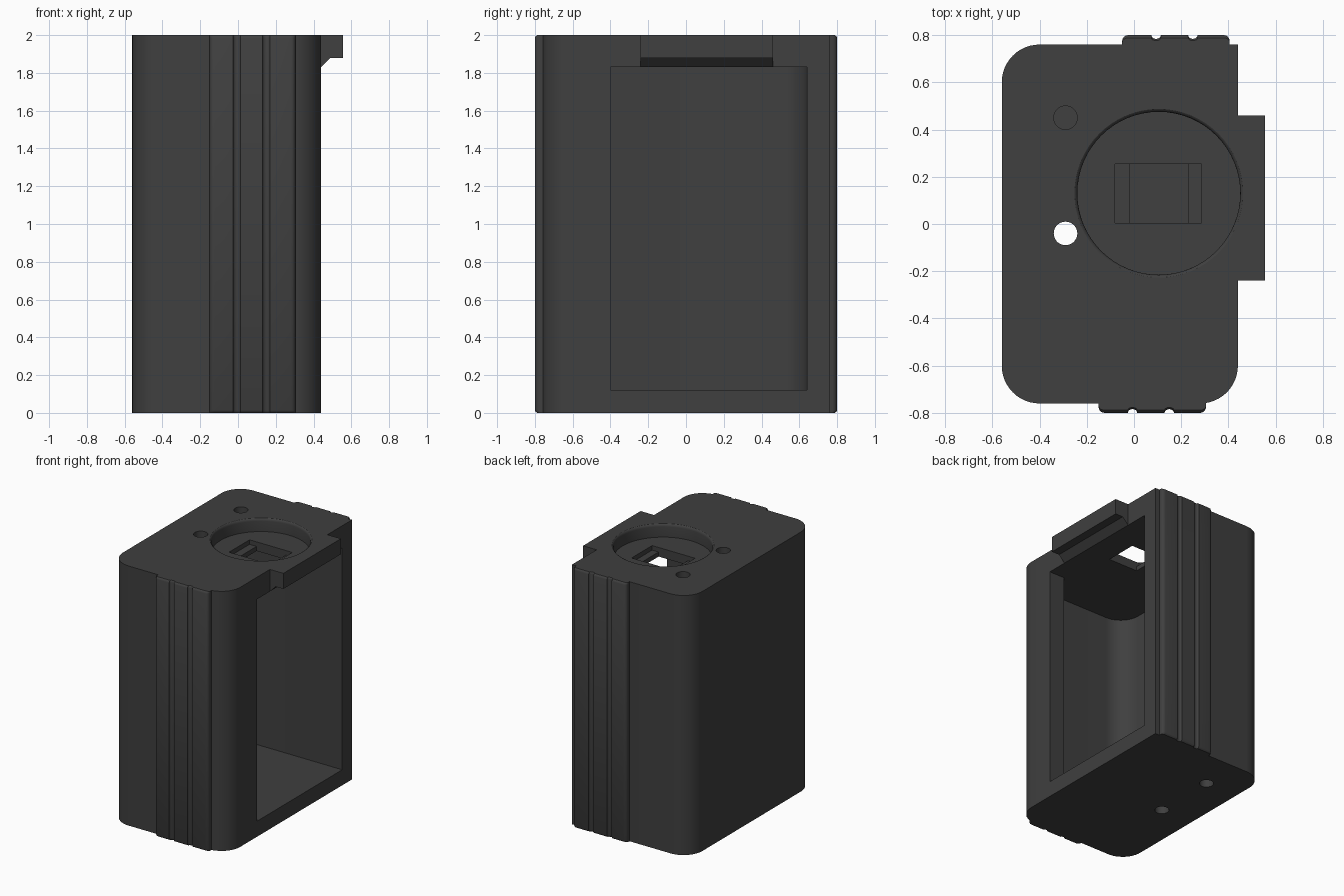
import bpy, bmesh, math

if "Cube" in bpy.data.objects:
    bpy.data.objects.remove(bpy.data.objects["Cube"])

mat = bpy.data.materials.new("dark_grey")
mat.diffuse_color = (0.05, 0.05, 0.05, 1)
mat.use_nodes = True
mat.node_tree.nodes["Principled BSDF"].inputs["Base Color"].default_value = mat.diffuse_color


def loft(name, rings):
    """Closed solid through rings holding equal numbers of points."""
    bm = bmesh.new()
    vs = [[bm.verts.new(p) for p in r] for r in rings]
    n = len(vs[0])
    for a, b in zip(vs, vs[1:]):
        for i in range(n):
            j = (i + 1) % n
            bm.faces.new((a[i], a[j], b[j], b[i]))
    bm.faces.new(vs[0][::-1])
    bm.faces.new(vs[-1])
    bmesh.ops.recalc_face_normals(bm, faces=bm.faces)
    me = bpy.data.meshes.new(name)
    bm.to_mesh(me)
    bm.free()
    me.materials.append(mat)
    ob = bpy.data.objects.new(name, me)
    bpy.context.collection.objects.link(ob)
    return ob


def rounded(corners, n=12):
    """Counter-clockwise axis-aligned outline with a radius per convex corner."""
    out = []
    for i, (x, y, r) in enumerate(corners):
        if r == 0:
            out.append((x, y))
            continue
        px, py, _ = corners[i - 1]
        nx, ny, _ = corners[(i + 1) % len(corners)]

        def unit(dx, dy):
            d = math.hypot(dx, dy)
            return dx / d, dy / d
        a, b = unit(px - x, py - y), unit(nx - x, ny - y)
        for k in range(n + 1):
            t = k / n * math.pi / 2
            u, v = r * (1 - math.sin(t)), r * (1 - math.cos(t))
            out.append((x + a[0] * u + b[0] * v, y + a[1] * u + b[1] * v))
    return out


def prism(name, pts, z0, z1):
    return loft(name, [[(x, y, z) for x, y in pts] for z in (z0, z1)])


def box(name, x0, x1, y0, y1, z0, z1):
    return prism(name, [(x0, y0), (x1, y0), (x1, y1), (x0, y1)], z0, z1)


def lathe(name, cx, cy, profile, n=64):
    ang = [2 * math.pi * i / n for i in range(n)]
    return loft(name, [[(cx + r * math.cos(t), cy + r * math.sin(t), z) for t in ang]
                       for r, z in profile])


def boolean(target, tool, op='DIFFERENCE'):
    m = target.modifiers.new("bool", 'BOOLEAN')
    m.object, m.operation, m.solver = tool, op, 'EXACT'
    bpy.context.view_layer.objects.active = target
    bpy.ops.object.modifier_apply(modifier=m.name)
    bpy.data.objects.remove(tool)


# Housing: three rounded upright corners, one square
housing = prism("housing", rounded([(-.56, -.76, .16), (.44, -.76, .16),
                                    (.44, .76, 0), (-.56, .76, .16)]), 0, 2)

# Side tab with sloped underside
tab_profile = [(.40, 1.79), (.49, 1.88), (.555, 1.88), (.555, 2), (.40, 2)]
tab = loft("tab", [[(x, y, z) for x, z in tab_profile] for y in (-.24, .46)])
boolean(housing, tab, 'UNION')

# Hollow interior opening to the right behind a front lip
cavity = rounded([(-.44, -.64, .16), (.31, -.64, .04), (.31, -.40, 0),
                  (.70, -.40, 0), (.70, .64, 0), (-.44, .64, .16)])
boolean(housing, prism("cavity", cavity, .12, 1.83))

# Round recess in the top with a softened rim
rim = [(.345, 1.90), (.345, 1.98), (.347, 1.99), (.352, 1.997), (.357, 2.0), (.357, 2.1)]
boolean(housing, lathe("recess", .105, .13, rim))

# Stepped rectangular window in the recess floor
boolean(housing, box("window_ledge", -.08, .285, .005, .255, 1.865, 1.95))
boolean(housing, box("window", -.02, .23, .005, .255, 1.78, 1.95))

# Round holes in top and bottom; one bottom hole is blind
for y, top in ((-.04, .2), (.45, .06)):
    boolean(housing, lathe("top_hole", -.29, y, [(.05, 1.75), (.05, 2.1)], 32))
    boolean(housing, lathe("bottom_hole", -.29, y, [(.05, -.1), (.05, top)], 32))


# Grip ribs: raised strip with rounded ends and two round grooves
def grip(name, x0, side):
    h, r, w = .04, .02, .455
    pts = [(0, -.025), (0, .015)]
    pts += [(.025 - .025 * math.cos(t), .015 + .025 * math.sin(t))
            for t in (math.pi / 8, math.pi / 4, math.pi * 3 / 8, math.pi / 2)]
    for c in (w / 3 - .008, w * 2 / 3 - .004):
        pts += [(c - r * math.cos(k * math.pi / 8), h - .8 * r * math.sin(k * math.pi / 8))
                for k in range(9)]
    pts += [(w - x, d) for x, d in pts[5::-1]]
    levels = ((0, .7), (.006, .9), (.015, 1), (1.985, 1), (1.994, .9), (2, .7))
    return loft(name, [[(x0 + x, side * (.76 + (d * s if d > 0 else d)), z)
                        for x, d in pts] for z, s in levels])


grip("front_grip", -.15, -1)
grip("back_grip", -.05, 1)

# Smooth curved walls, keep hard edges
for ob in bpy.context.collection.objects:
    ob.select_set(True)
    bpy.context.view_layer.objects.active = ob
bpy.ops.object.shade_smooth_by_angle(angle=math.radians(30))
